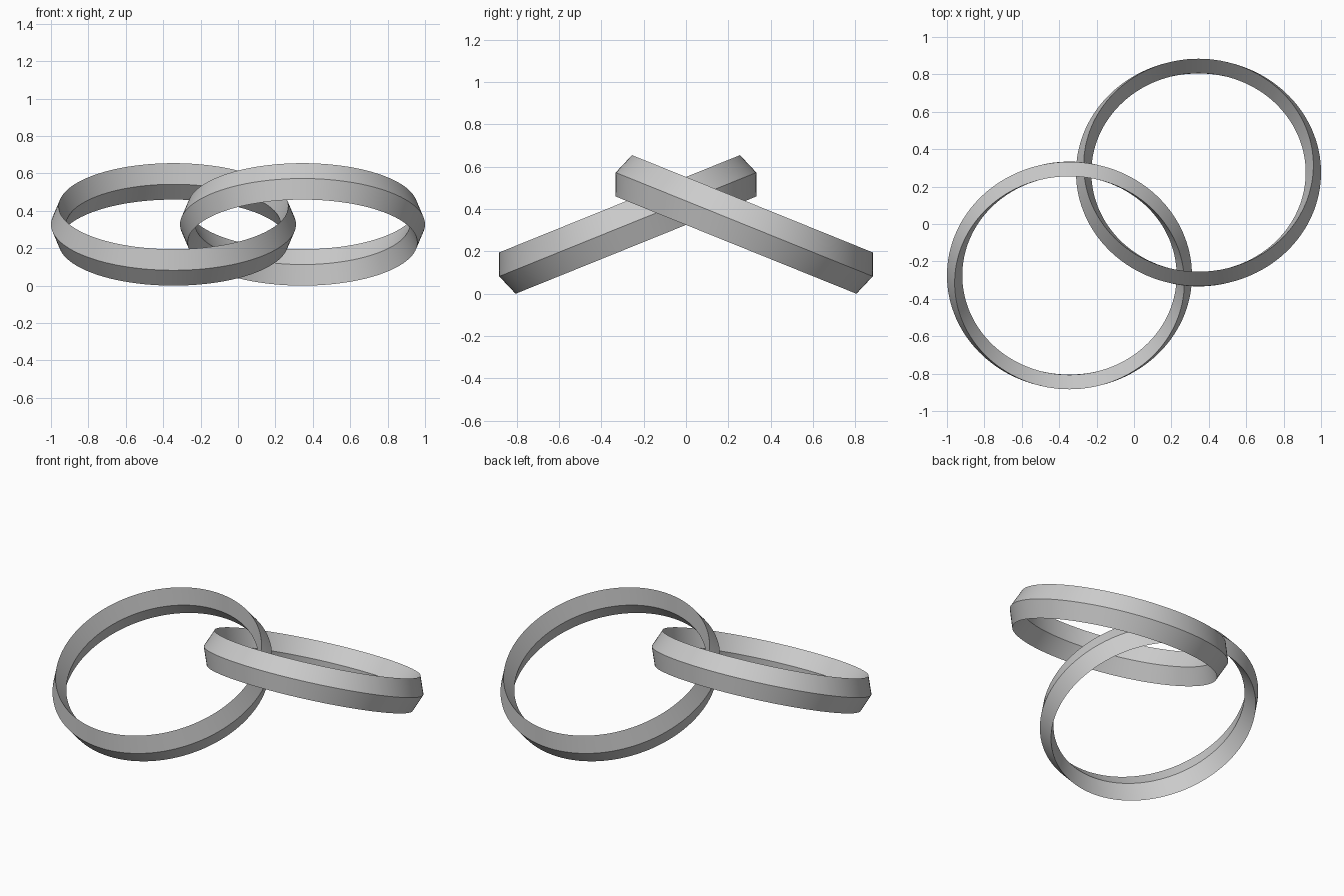
import bpy, bmesh, math

cube = bpy.data.objects.get("Cube")
if cube:
    bpy.data.objects.remove(cube, do_unlink=True)

RADIUS, HALF_THICK, HALF_WIDTH = 0.614, 0.041, 0.105
TILT = math.radians(22)
SEGMENTS = 128

grey = bpy.data.materials.new("plain_grey")
grey.use_nodes = True
grey.diffuse_color = (0.6, 0.6, 0.6, 1)
grey.node_tree.nodes["Principled BSDF"].inputs["Base Color"].default_value = (0.6, 0.6, 0.6, 1)


def make_ring(name, location, tilt):
    """Spin a diamond cross-section around z, then tilt the ring."""
    bm = bmesh.new()
    profile = [(RADIUS + HALF_THICK, 0), (RADIUS, HALF_WIDTH),
               (RADIUS - HALF_THICK, 0), (RADIUS, -HALF_WIDTH)]
    verts = [bm.verts.new((r, 0, z)) for r, z in profile]
    edges = [bm.edges.new((verts[i], verts[i - 1])) for i in range(len(verts))]
    bmesh.ops.spin(bm, geom=verts + edges, cent=(0, 0, 0), axis=(0, 0, 1),
                   angle=math.tau, steps=SEGMENTS)
    bmesh.ops.remove_doubles(bm, verts=bm.verts, dist=0.0001)
    bmesh.ops.recalc_face_normals(bm, faces=bm.faces)
    mesh = bpy.data.meshes.new(name)
    bm.to_mesh(mesh)
    bm.free()
    mesh.materials.append(grey)
    ring = bpy.data.objects.new(name, mesh)
    ring.location = location
    ring.rotation_euler.x = tilt
    bpy.context.collection.objects.link(ring)
    # Smooth around the band, crisp along its four ridges
    bpy.ops.object.select_all(action="DESELECT")
    ring.select_set(True)
    bpy.context.view_layer.objects.active = ring
    bpy.ops.object.shade_smooth_by_angle(angle=math.radians(30))


# Two interlocked rings, tilted opposite ways
height = RADIUS * math.sin(TILT) + HALF_WIDTH * math.cos(TILT)
for name, side in (("left_ring", 1), ("right_ring", -1)):
    make_ring(name, (side * 0.345, side * 0.275, height), -side * TILT)
